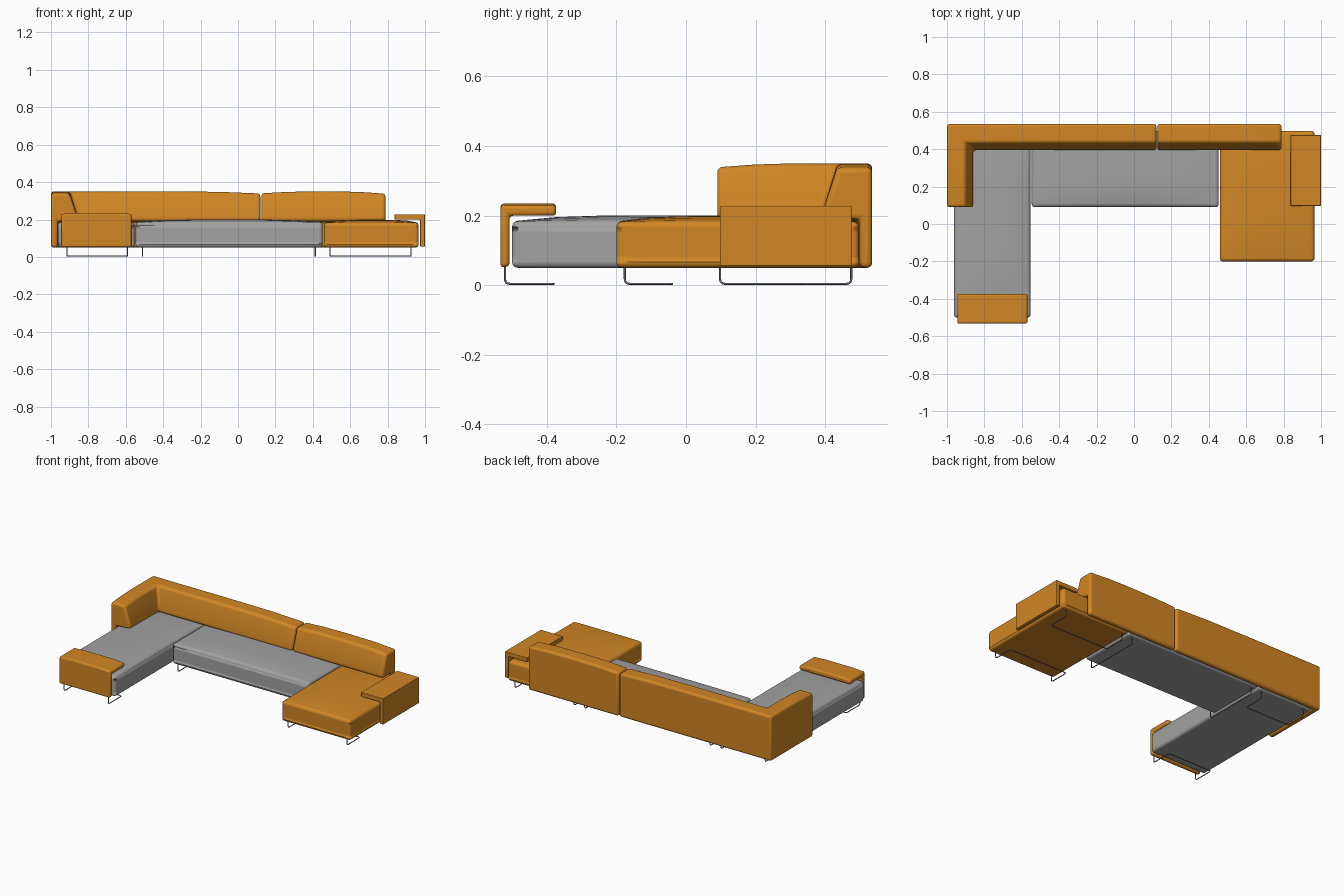
import bpy, bmesh, math
from mathutils import Vector

cube = bpy.data.objects.get("Cube")
if cube:
    bpy.data.objects.remove(cube, do_unlink=True)


def material(name, rgb):
    m = bpy.data.materials.new(name)
    m.use_nodes = True
    m.diffuse_color = (*rgb, 1)
    m.node_tree.nodes["Principled BSDF"].inputs["Base Color"].default_value = (*rgb, 1)
    return m


ORANGE = material("orange fabric", (0.64, 0.24, 0.018))
GREY = material("grey fabric", (0.36, 0.36, 0.36))
METAL = material("grey metal", (0.2, 0.2, 0.2))


def finish(bm, name, mat, bevel):
    bmesh.ops.recalc_face_normals(bm, faces=bm.faces)
    mesh = bpy.data.meshes.new(name)
    bm.to_mesh(mesh)
    bm.free()
    mesh.materials.append(mat)
    obj = bpy.data.objects.new(name, mesh)
    bpy.context.collection.objects.link(obj)
    mod = obj.modifiers.new("rounded edges", "BEVEL")
    mod.width = bevel
    mod.segments = 4
    mod.limit_method = "ANGLE"
    mod.angle_limit = math.radians(30)
    bpy.ops.object.select_all(action="DESELECT")
    obj.select_set(True)
    bpy.context.view_layer.objects.active = obj
    bpy.ops.object.shade_smooth_by_angle(angle=math.radians(35))


def cushion(name, mat, low, high, crown, bevel=0.02):
    """Rounded box with a softly domed top."""
    low, high = Vector(low), Vector(high)
    bm = bmesh.new()
    bmesh.ops.create_cube(bm, size=2)
    bmesh.ops.subdivide_edges(bm, edges=bm.edges, cuts=7, use_grid_fill=True)
    for v in bm.verts:
        u, w, top = v.co.x, v.co.y, v.co.z > 0.99
        for i in range(3):
            v.co[i] = low[i] + (high[i] - low[i]) * (v.co[i] + 1) / 2
        if top:
            v.co.z += crown * (1 - u ** 4) * (1 - w ** 4)
    finish(bm, name, mat, bevel)


def sweep(name, profile, path, bevel):
    """Sweep a (depth, height) profile; path holds x, y, inward dx, dy, top drop."""
    bm = bmesh.new()
    top = max(z for d, z in profile)
    rings = []
    for x, y, dx, dy, drop in path:
        rings.append([bm.verts.new((x + d * dx, y + d * dy, z - (drop if z > top - 0.02 else 0)))
                      for d, z in profile])
    n = len(profile)
    for a, b in zip(rings, rings[1:]):
        for i in range(n):
            j = (i + 1) % n
            bm.faces.new((a[i], a[j], b[j], b[i]))
    bm.faces.new(rings[0])
    bm.faces.new(rings[-1])
    finish(bm, name, ORANGE, bevel)


def wire(name, points, radius=0.003, fillet=0.015):
    """Bent metal rod with rounded corners."""
    pts = [Vector(p) for p in points]
    path = [pts[0]]
    for a, b, c in zip(pts, pts[1:], pts[2:]):
        p = b + (a - b).normalized() * fillet
        q = b + (c - b).normalized() * fillet
        for i in range(6):
            t = i / 5
            path.append(p * (1 - t) ** 2 + b * 2 * t * (1 - t) + q * t * t)
    path.append(pts[-1])
    curve = bpy.data.curves.new(name, "CURVE")
    curve.dimensions = "3D"
    curve.bevel_depth = radius
    curve.bevel_resolution = 2
    curve.use_fill_caps = True
    spline = curve.splines.new("POLY")
    spline.points.add(len(path) - 1)
    for sp, p in zip(spline.points, path):
        sp.co = (*p, 1)
    curve.materials.append(METAL)
    obj = bpy.data.objects.new(name, curve)
    bpy.context.collection.objects.link(obj)
    bpy.ops.object.select_all(action="DESELECT")
    obj.select_set(True)
    bpy.context.view_layer.objects.active = obj
    bpy.ops.object.convert(target="MESH")


# Seats
cushion("right_chaise_seat", GREY, (-0.963, -0.5, 0.05), (-0.553, 0.497, 0.184), 0.017)
cushion("middle_seat", GREY, (-0.547, 0.09, 0.05), (0.453, 0.497, 0.186), 0.014)
cushion("left_chaise_seat", ORANGE, (0.459, -0.2, 0.05), (0.965, 0.497, 0.183), 0.016)

# Backrests: thin outer panel with a thick sloping pad above the seats
back = [(0, 0.05), (0, 0.35), (0.1, 0.35), (0.14, 0.22), (0.14, 0.19), (0.036, 0.19), (0.036, 0.05)]
sweep("corner_backrest", back, [
    (-1, 0.09, 1, 0, 0.011), (-1, 0.2, 1, 0, 0.003), (-1, 0.3, 1, 0, 0), (-1, 0.535, 1, -1, 0),
    (-0.4, 0.535, 0, -1, 0), (-0.1, 0.535, 0, -1, 0.002), (0.119, 0.535, 0, -1, 0.011)], 0.015)
sweep("left_backrest", back, [
    (x, 0.535, 0, -1, drop) for x, drop in
    ((0.125, 0.01), (0.27, 0.002), (0.45, 0), (0.64, 0.002), (0.788, 0.012))], 0.015)

# Armrests: side panel folded over into a flat lip
front_arm = [(0, 0.05), (0, 0.235), (0.16, 0.235), (0.16, 0.2), (0.026, 0.2), (0.026, 0.055)]
sweep("front_armrest", front_arm, [
    (x, -0.533, 0, 1, drop) for x, drop in
    ((-0.945, 0.005), (-0.86, 0), (-0.66, 0), (-0.57, 0.005))], 0.011)
side_arm = [(0, 0.055), (0, 0.228), (0.163, 0.228), (0.163, 0.199), (0.026, 0.199), (0.026, 0.055)]
sweep("left_armrest", side_arm, [(1, 0.097, -1, 0, 0), (1, 0.476, -1, 0, 0)], 0.004)

# Legs: U-shaped rods under the chaises, sled runners under the middle seat
Z0, Z1 = 0.004, 0.06
for name, x0, x1, y0, y1 in (
        ("right_chaise_front_leg", -0.915, -0.59, -0.52, -0.38),
        ("right_chaise_back_leg", -0.915, -0.59, 0.475, 0.335),
        ("left_chaise_front_leg", 0.492, 0.925, -0.176, -0.04),
        ("left_chaise_back_leg", 0.492, 0.925, 0.475, 0.335)):
    wire(name, [(x0, y0, Z1), (x0, y0, Z0), (x0, y1, Z0),
                (x1, y1, Z0), (x1, y0, Z0), (x1, y0, Z1)])
for name, x in (("middle_right_runner", -0.51), ("middle_left_runner", 0.413)):
    wire(name, [(x, 0.098, Z1), (x, 0.098, Z0), (x, 0.475, Z0), (x, 0.475, Z1)])
